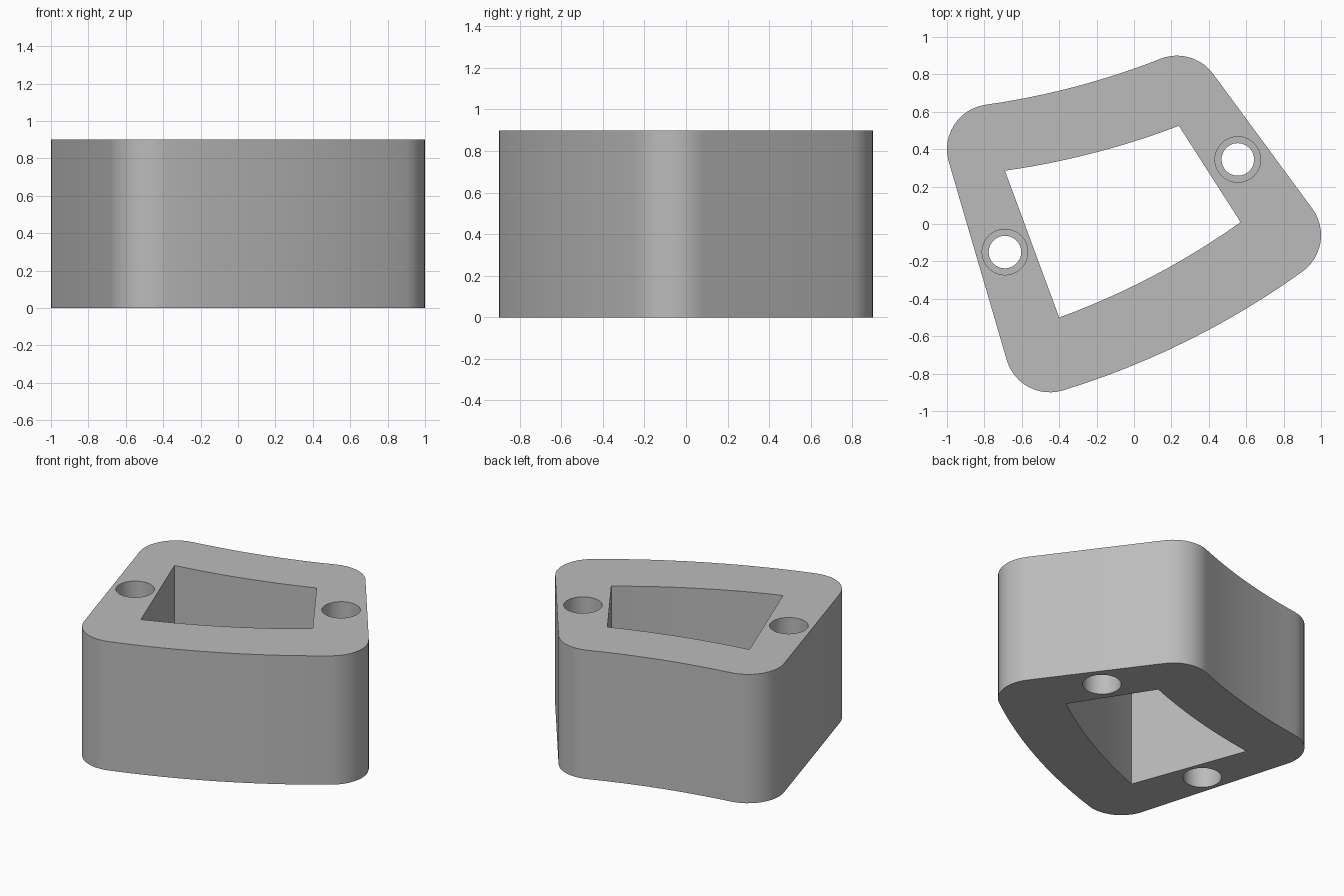
import bpy, bmesh, math
from mathutils import Vector

cube = bpy.data.objects.get("Cube")
if cube:
    bpy.data.objects.remove(cube)

HEIGHT = 0.9
BORE_DEPTH = 0.3

grey = bpy.data.materials.new("plain grey")
grey.use_nodes = True
colour = (0.5, 0.5, 0.5, 1)
grey.diffuse_color = colour
grey.node_tree.nodes["Principled BSDF"].inputs["Base Color"].default_value = colour


def polar(radius, angle):
    return Vector((math.cos(angle), math.sin(angle))) * radius


def outline(corners, bows, radius, steps=12):
    """Counter-clockwise outline with bowed edges, rounded by a radius."""
    edges = []
    for i, a in enumerate(corners):
        a, b = Vector(a), Vector(corners[(i + 1) % len(corners)])
        d = b - a
        edges.append((a, b, math.atan2(d.y, d.x) - math.pi / 2,
                      2 * math.atan(2 * bows[i] / d.length)))
    points = []
    for i, (a, b, normal, half) in enumerate(edges):
        # bowed edge, offset outward by the radius
        if half:
            bend = (b - a).length / (2 * math.sin(half))
            middle = (a + b) / 2 - polar(bend * math.cos(half), normal)
            for k in range(steps + 1):
                t = normal - half + 2 * half * k / steps
                points.append(middle + polar(bend + radius, t))
        else:
            points += [a + polar(radius, normal), b + polar(radius, normal)]
        # rounded corner up to the next edge
        if radius:
            following = edges[(i + 1) % len(edges)]
            start = normal + half
            turn = (following[2] - following[3] - start) % math.tau
            points += [b + polar(radius, start + turn * k / steps) for k in range(1, steps)]
        else:
            points.pop()
    return points


def circle(centre, radius, sides=48):
    return [Vector(centre) + polar(radius, math.tau * k / sides) for k in range(sides)]


bm = bmesh.new()
cap_edges = {0: [], HEIGHT: []}


def tube(sections):
    """Join a stack of loops (points, z); the end loops border the caps."""
    loops = [[bm.verts.new((p.x, p.y, z)) for p in pts] for pts, z in sections]
    n = len(loops[0])
    for low, high in zip(loops, loops[1:]):
        for k in range(n):
            j = (k + 1) % n
            bm.faces.new((low[k], low[j], high[j], high[k]))
    for loop, z in ((loops[0], 0), (loops[-1], HEIGHT)):
        cap_edges[z] += [bm.edges.get((loop[k], loop[(k + 1) % n])) for k in range(n)]


# Outer wall and the central opening
outer = outline([(-0.76, 0.40), (-0.45, -0.66), (0.76, -0.06), (0.23, 0.66)],
                [0, 0.055, 0, -0.03], 0.24)
opening = outline([(-0.69, 0.285), (-0.40, -0.50), (0.57, 0.01), (0.24, 0.525)],
                  [0, 0.037, 0, -0.027], 0)
for shape in (outer, opening):
    tube([(shape, 0), (shape, HEIGHT)])

# Screw holes, widened at both ends
for centre in ((0.555, 0.345), (-0.69, -0.15)):
    wide, narrow = circle(centre, 0.122), circle(centre, 0.087)
    tube([(wide, 0), (wide, BORE_DEPTH), (narrow, BORE_DEPTH),
          (narrow, HEIGHT - BORE_DEPTH), (wide, HEIGHT - BORE_DEPTH), (wide, HEIGHT)])

# Flat top and bottom
for edges in cap_edges.values():
    bmesh.ops.triangle_fill(bm, edges=edges, use_beauty=True)
bmesh.ops.recalc_face_normals(bm, faces=bm.faces)

mesh = bpy.data.meshes.new("spacer_block")
bm.to_mesh(mesh)
bm.free()
mesh.materials.append(grey)
block = bpy.data.objects.new("spacer_block", mesh)
bpy.context.collection.objects.link(block)
bpy.context.view_layer.objects.active = block
block.select_set(True)
bpy.ops.object.shade_smooth_by_angle(angle=math.radians(30))
